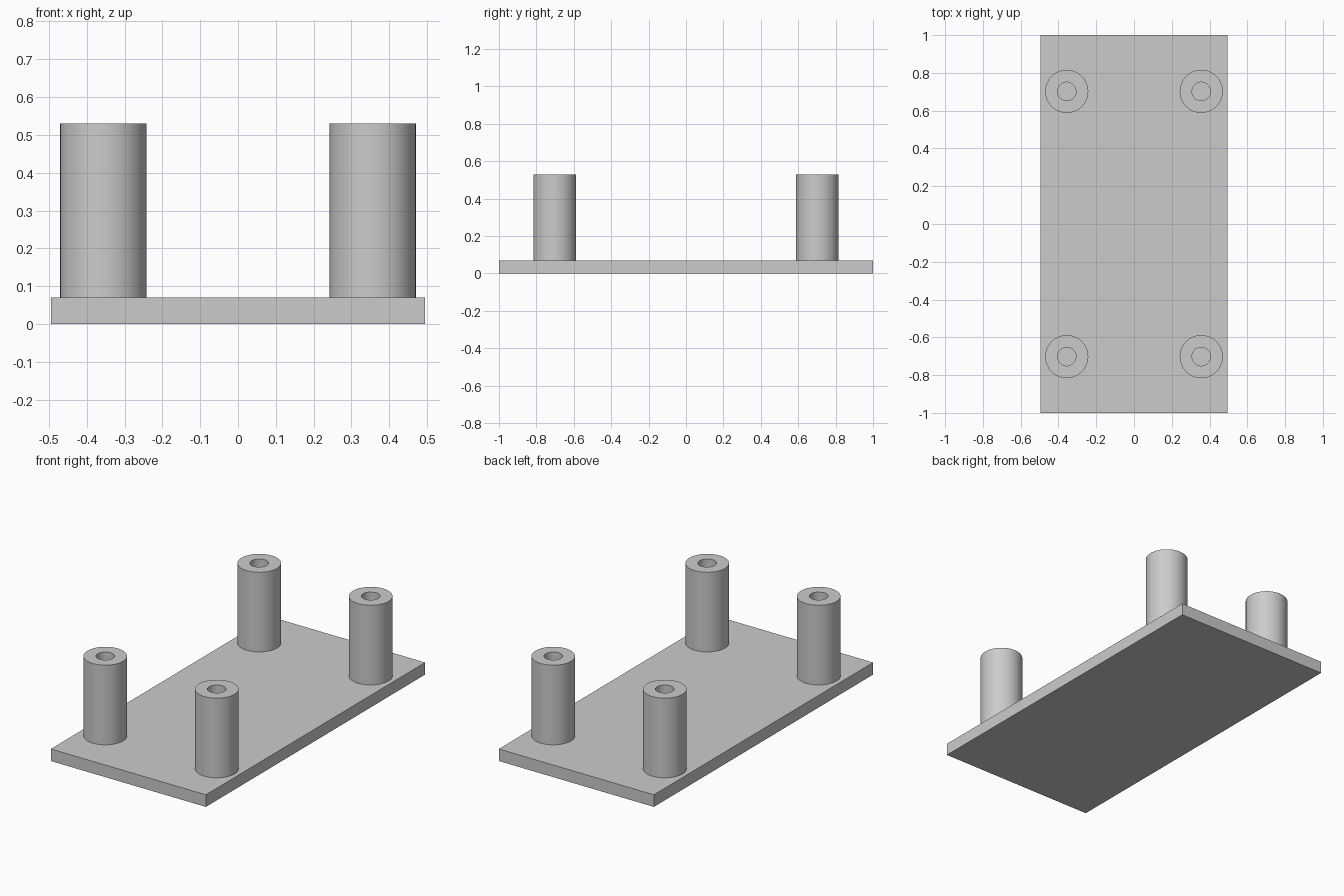
import bpy
import bmesh
from math import radians, tau
from mathutils import Vector

cube = bpy.data.objects.get("Cube")
if cube:
    bpy.data.objects.remove(cube, do_unlink=True)

HALF_X, HALF_Y, PLATE_TOP = 0.495, 1.0, 0.07
POST_X, POST_Y, POST_TOP = 0.356, 0.702, 0.53
POST_R, HOLE_R, SEGMENTS = 0.114, 0.049, 64

grey = bpy.data.materials.new("light grey")
grey.use_nodes = True
grey.diffuse_color = (0.6, 0.6, 0.6, 1)
grey.node_tree.nodes["Principled BSDF"].inputs["Base Color"].default_value = (0.6, 0.6, 0.6, 1)


def add_object(name, mesh, location):
    obj = bpy.data.objects.new(name, mesh)
    obj.location = location
    bpy.context.collection.objects.link(obj)
    return obj


# Flat base plate
bm = bmesh.new()
bmesh.ops.create_cube(bm, size=1)
bmesh.ops.scale(bm, vec=(2 * HALF_X, 2 * HALF_Y, PLATE_TOP), verts=bm.verts)
plate_mesh = bpy.data.meshes.new("base_plate")
bm.to_mesh(plate_mesh)
bm.free()
plate_mesh.materials.append(grey)
add_object("base_plate", plate_mesh, (0, 0, PLATE_TOP / 2))

# Hollow post: outer wall, top rim and bore, turned around z
bm = bmesh.new()
height = POST_TOP - PLATE_TOP
profile = [(POST_R, 0), (POST_R, height), (HOLE_R, height), (HOLE_R, 0)]
verts = [bm.verts.new((r, 0, z)) for r, z in profile]
edges = [bm.edges.new(pair) for pair in zip(verts, verts[1:])]
bmesh.ops.spin(bm, geom=verts + edges, cent=Vector(), axis=(0, 0, 1),
               angle=tau, steps=SEGMENTS, use_merge=True)
bmesh.ops.remove_doubles(bm, verts=bm.verts, dist=0.0001)
bmesh.ops.recalc_face_normals(bm, faces=bm.faces)
rim = next(f for f in bm.faces if abs(f.normal.z) > 0.9)
if rim.normal.z < 0:
    bmesh.ops.reverse_faces(bm, faces=bm.faces)
post_mesh = bpy.data.meshes.new("post")
bm.to_mesh(post_mesh)
bm.free()
post_mesh.materials.append(grey)

# Four posts near the corners, sharing one mesh
posts = []
for side, sx in (("left", 1), ("right", -1)):
    for end, sy in (("front", -1), ("back", 1)):
        posts.append(add_object(f"{end}_{side}_post", post_mesh,
                                (sx * POST_X, sy * POST_Y, PLATE_TOP)))

# Smooth round walls with crisp rims
bpy.ops.object.select_all(action="DESELECT")
posts[0].select_set(True)
bpy.context.view_layer.objects.active = posts[0]
bpy.ops.object.shade_smooth_by_angle(angle=radians(30))
